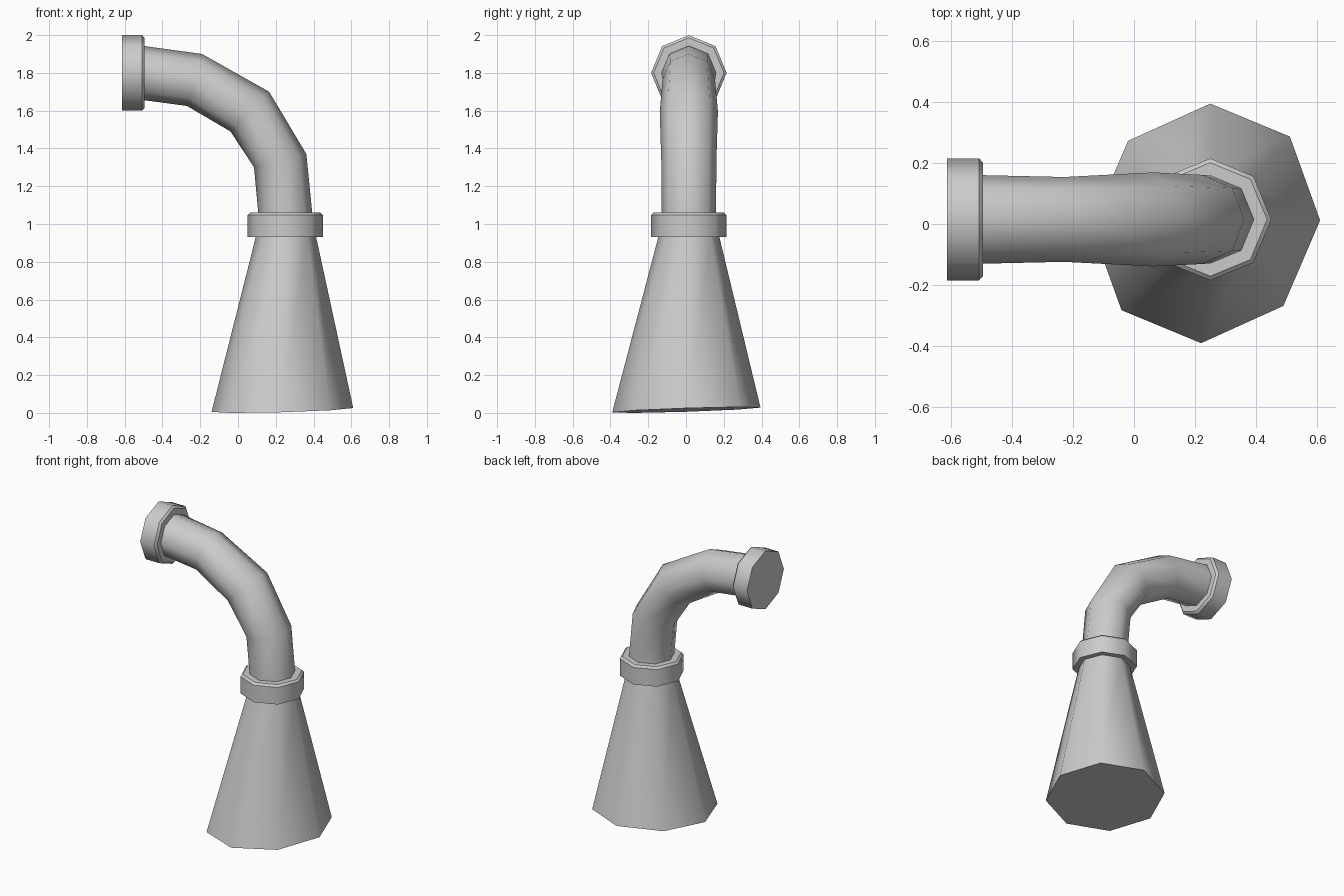
import bpy, bmesh, math
from mathutils import Vector as V

if "Cube" in bpy.data.objects:
    bpy.data.objects.remove(bpy.data.objects["Cube"])

SIDES = 8


def ring(c, u, v):
    """Eight points around c, spanned by half-axes u and v."""
    c, u, v = V(c), V(u), V(v)
    return [c + u * math.cos(a) + v * math.sin(a)
            for a in (2 * math.pi * i / SIDES for i in range(SIDES))]


def loft(name, rings, cap_start=False, cap_end=False, sharp_rings=False):
    bm = bmesh.new()
    loops = [[bm.verts.new(p) for p in r] for r in rings]
    for a, b in zip(loops, loops[1:]):
        for i in range(SIDES):
            j = (i + 1) % SIDES
            bm.faces.new((a[i], a[j], b[j], b[i])).smooth = True
    if cap_start:
        bm.faces.new(loops[0][::-1])
    if cap_end:
        bm.faces.new(loops[-1])
    # crisp edges along the rings and around the caps
    for k, r in enumerate(loops):
        capped = (k == 0 and cap_start) or (k == len(loops) - 1 and cap_end)
        if sharp_rings or capped:
            for i in range(SIDES):
                e = bm.edges.get((r[i], r[(i + 1) % SIDES]))
                e.smooth = False
    bmesh.ops.recalc_face_normals(bm, faces=bm.faces)
    me = bpy.data.meshes.new(name)
    bm.to_mesh(me)
    bm.free()
    ob = bpy.data.objects.new(name, me)
    bpy.context.collection.objects.link(ob)
    return ob


Y = 0.015  # centre plane of pipe and collars

# flared base with a slightly tilted, skewed foot
cone_top = ring((0.254, Y, 0.93), (0.16, 0, 0), (0, 0.162, 0))
foot = ring((0.235, 0.002, 0.0156), (0.375, 0.01, 0.01), (0.015, 0.3925, 0.0125))
loft("flared_base", [foot, cone_top], cap_start=True)

# lower collar: (radius, height) profile, chamfered on the pipe side
loft("lower_collar",
     [cone_top] + [ring((0.25, Y, z), (r, 0, 0), (0, r, 0))
                   for r, z in ((0.2, 0.93), (0.2, 1.047), (0.186, 1.06), (0.143, 1.06))],
     sharp_rings=True)

# bent pipe: outer point, inner point of the bend (x, z) and half width in y
bend = [((0.393, 1.06), (0.107, 1.06), 0.144),
        ((0.362, 1.37), (0.085, 1.30), 0.146),
        ((0.165, 1.70), (-0.04, 1.49), 0.154),
        ((-0.19, 1.90), (-0.27, 1.625), 0.139),
        ((-0.495, 1.942), (-0.495, 1.655), 0.145)]
pipe = []
for (xo, zo), (xi, zi), w in bend:
    o, i = V((xo, Y, zo)), V((xi, Y, zi))
    pipe.append(ring((o + i) / 2, (o - i) / 2, (0, w, 0)))
loft("bent_pipe", pipe)

# end collar with closed outer face
loft("end_collar",
     [ring((x, Y, 1.8), (0, 0, r), (0, r, 0))
      for r, x in ((0.143, -0.495), (0.186, -0.495), (0.2, -0.508), (0.2, -0.613))],
     cap_end=True, sharp_rings=True)
